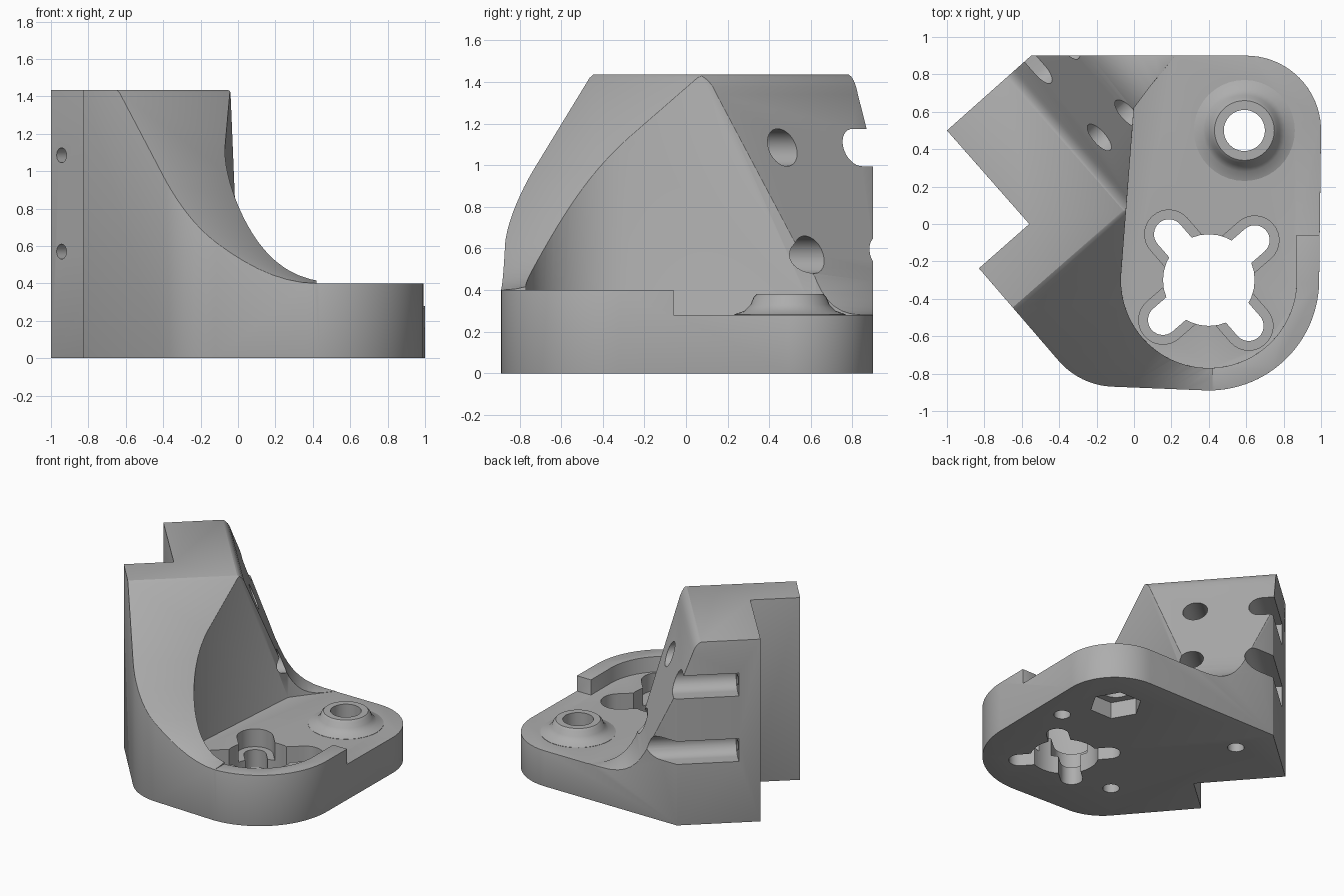
import bpy, bmesh, math
from mathutils import Vector
from mathutils.geometry import interpolate_bezier

old = bpy.data.objects.get("Cube")
if old:
    bpy.data.objects.remove(old, do_unlink=True)

X, Y, Z = Vector((1, 0, 0)), Vector((0, 1, 0)), Vector((0, 0, 1))
TURN = math.radians(41.3)
E = Vector((math.cos(TURN), math.sin(TURN), 0))    # across the clamp wall
D = Vector((math.sin(TURN), -math.cos(TURN), 0))   # along the clamp wall

plastic = bpy.data.materials.new("grey_plastic")
plastic.use_nodes = True
grey = (0.42, 0.42, 0.42, 1)
plastic.diffuse_color = grey
plastic.node_tree.nodes["Principled BSDF"].inputs["Base Color"].default_value = grey


def arc(cx, cy, r, a0, a1, n=16):
    angles = [math.radians(a0 + (a1 - a0) * i / n) for i in range(n + 1)]
    return [(cx + r * math.cos(a), cy + r * math.sin(a)) for a in angles]


def circle(cx, cy, r, n=32):
    return arc(cx, cy, r, 0, 360, n)[:-1]


def bezier(*pts, n=14):
    return [tuple(p) for p in interpolate_bezier(*[Vector(p) for p in pts], n)]


def prism(name, pts, lo, hi, axes=(X, Y, Z)):
    """Extrude a 2D outline in the first two axes along the third."""
    u, v, w = axes
    bm = bmesh.new()
    ends = [[bm.verts.new(u * a + v * b + w * t) for a, b in pts] for t in (lo, hi)]
    for ring in ends:
        bm.faces.new(ring)
    for i in range(len(pts)):
        j = (i + 1) % len(pts)
        bm.faces.new((ends[0][i], ends[0][j], ends[1][j], ends[1][i]))
    bmesh.ops.recalc_face_normals(bm, faces=bm.faces)
    mesh = bpy.data.meshes.new(name)
    bm.to_mesh(mesh)
    bm.free()
    ob = bpy.data.objects.new(name, mesh)
    bpy.context.collection.objects.link(ob)
    mesh.materials.append(plastic)
    return ob


def apply(ob, mod):
    bpy.context.view_layer.objects.active = ob
    bpy.ops.object.modifier_apply(modifier=mod.name)


def combine(body, tool, operation="DIFFERENCE"):
    mod = body.modifiers.new("combine", "BOOLEAN")
    mod.operation, mod.solver, mod.object = operation, "EXACT", tool
    apply(body, mod)
    bpy.data.objects.remove(tool, do_unlink=True)


# Full-height footprint with the clamp notch on the left
outline = ([(-1, 0.5), (-0.56, 0), (-0.829, -0.237)]
           + arc(-0.1, -0.47, 0.4, 221.3, 267, 10)
           + arc(0.4, -0.3, 0.59, 267, 358, 28)
           + arc(0.6, 0.5, 0.4, -1, 90, 20) + [(-0.55, 0.9)])
bracket = prism("motor_bracket", outline, 0, 1.435)

# Front slope sweeping down to the rim
slope = [(-0.1, 1.44), (-0.07, 1.42)] + bezier((0.28, 0.985), (0.5, 0.71), (0.7, 0.4), (0.95, 0.4))
combine(bracket, prism("slope_cut", slope + [(2, 0.4), (2, 2), (-0.1, 2)], -2, 2, (D, Z, E)))
combine(bracket, prism("rim_cut", [(0.42, -2), (2, -2), (2, 2), (0.42, 2)], 0.4, 2))

# Steep rear face of the wall, filleted into the floor
rear = (bezier((-0.02, 1.44), (0.02, 1.44), (0.05, 1.41), (0.07, 1.34), n=6)
        + bezier((0.34, 0.63), (0.42, 0.41), (0.48, 0.282), (0.68, 0.282), n=10))
combine(bracket, prism("rear_cut", rear + [(2, 0.282), (2, 2), (-0.02, 2)], -2, 0.4, (E, Z, D)))

# Round motor pocket, open towards the back
pocket = (arc(0.4, -0.3, 0.47, 177, 358, 40)
          + [(0.87, -0.06), (2, -0.06), (2, 2), (0.3, 2), (0.3, 1), (0.09, 0.74), (0.0, 0.62)])
combine(bracket, prism("pocket_cut", pocket, 0.28, 2))

# Soften the edges
tidy = bracket.modifiers.new("tidy", "DECIMATE")
tidy.decimate_type, tidy.angle_limit = "DISSOLVE", math.radians(0.5)
apply(bracket, tidy)
soft = bracket.modifiers.new("soft", "BEVEL")
soft.width, soft.segments = 0.022, 3
soft.limit_method, soft.angle_limit = "ANGLE", math.radians(35)
apply(bracket, soft)

# Flared screw boss, stacked as a lathe of the profile
profile = [(0.27, 0.24), (0.27, 0.282), (0.22, 0.3), (0.19, 0.33), (0.175, 0.365), (0.16, 0.38)]
bm = bmesh.new()
rings = [[bm.verts.new((x, y, z)) for x, y in circle(0.59, 0.5, r, 40)] for r, z in profile]
bm.faces.new(rings[0])
bm.faces.new(rings[-1])
for low, high in zip(rings, rings[1:]):
    for i in range(40):
        j = (i + 1) % 40
        bm.faces.new((low[i], low[j], high[j], high[i]))
bmesh.ops.recalc_face_normals(bm, faces=bm.faces)
boss_mesh = bpy.data.meshes.new("boss")
bm.to_mesh(boss_mesh)
bm.free()
boss_mesh.materials.append(plastic)
boss = bpy.data.objects.new("boss", boss_mesh)
bpy.context.collection.objects.link(boss)
combine(bracket, boss, "UNION")
combine(bracket, prism("boss_hole", circle(0.59, 0.5, 0.11), -1, 1))
combine(bracket, prism("nut_pocket", circle(0.59, 0.5, 0.19, 6), -1, 0.13))

# Motor opening with four stepped adjustment slots
combine(bracket, prism("centre_hole", circle(0.4, -0.3, 0.245), -1, 1))
for k in range(4):
    a = 41 + 90 * k
    dx, dy = math.cos(math.radians(a)), math.sin(math.radians(a))
    ex, ey = 0.4 + 0.325 * dx, -0.3 + 0.325 * dy
    for r, bottom in ((0.13, 0.14), (0.08, -1)):
        slot = arc(ex, ey, r, a - 90, a + 90, 16) + arc(0.4 + 0.05 * dx, -0.3 + 0.05 * dy, r, a + 90, a + 270, 8)
        combine(bracket, prism("slot", slot, bottom, 1))

# Clamp screws: bores from the rear, the outer pair open at the side
for z in (1.085, 0.57):
    inner = circle(-0.47, z, 0.09)
    outer = arc(-0.95, z, 0.09, -90, 90) + [(-1.4, z + 0.09), (-1.4, z - 0.09)]
    for d, shape in ((-0.47, inner), (-0.95, outer)):
        combine(bracket, prism("bore", shape, -0.265, 1.5, (D, Z, E)))
        combine(bracket, prism("screw_hole", circle(d, z, 0.04, 20), -0.6, 0, (D, Z, E)))

# Blind holes underneath
for x, y in ((0.8, 0.15), (-0.46, 0.59), (-0.15, -0.435)):
    combine(bracket, prism("blind_hole", circle(x, y, 0.06, 24), -1, 0.15))

bpy.ops.object.select_all(action="DESELECT")
bracket.select_set(True)
bpy.context.view_layer.objects.active = bracket
bpy.ops.object.shade_smooth_by_angle(angle=math.radians(32))
